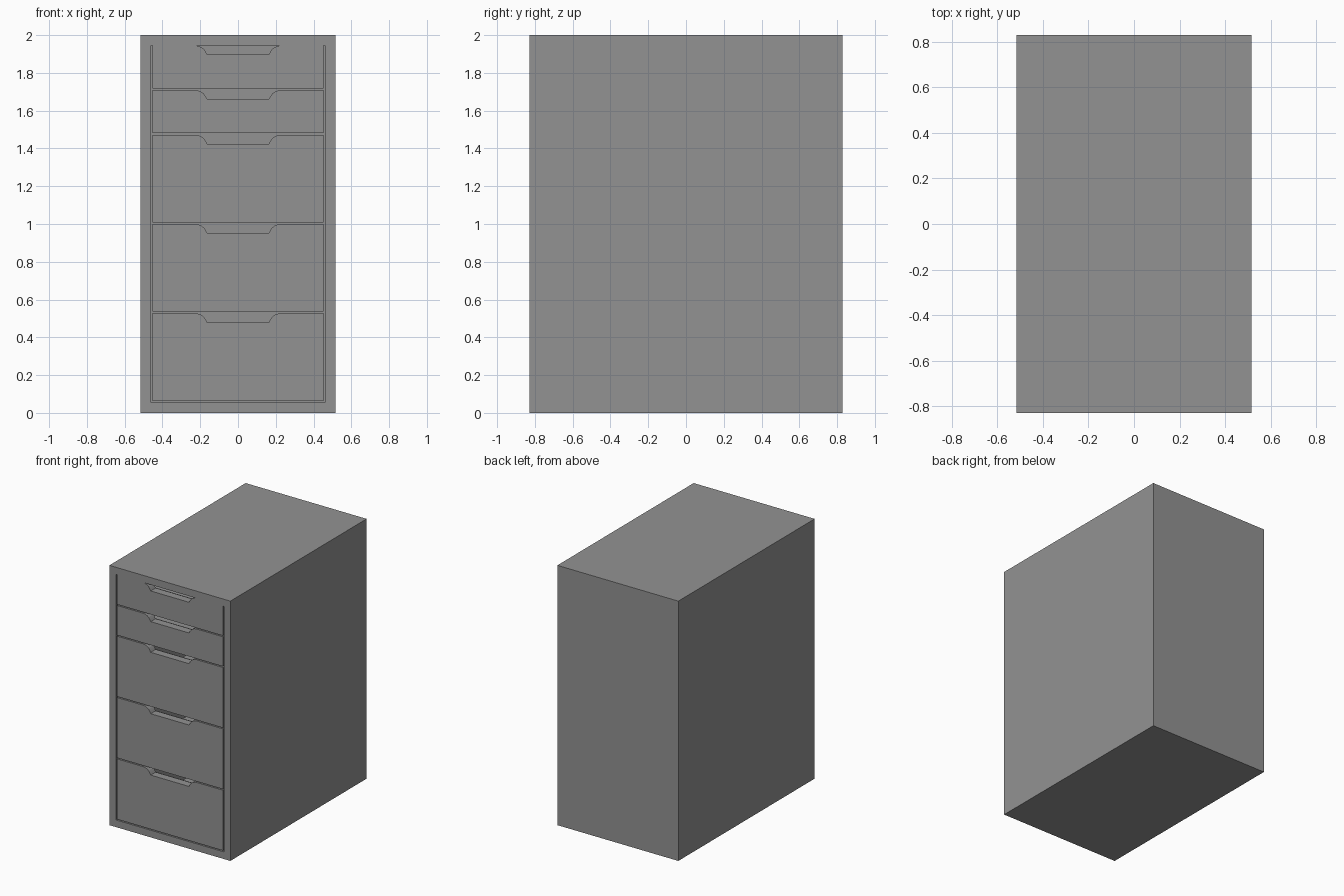
import bpy, bmesh
from mathutils import Vector

if "Cube" in bpy.data.objects:
    bpy.data.objects.remove(bpy.data.objects["Cube"])

HALF_W, HALF_D, HEIGHT = 0.515, 0.829, 2.0
WALL, GAP, FRONT_T = 0.055, 0.008, 0.06

grey = bpy.data.materials.new("dark_grey")
grey.diffuse_color = (0.29, 0.29, 0.29, 1)
grey.use_nodes = True
grey.node_tree.nodes["Principled BSDF"].inputs["Base Color"].default_value = grey.diffuse_color
FRONT_HALF = HALF_W - WALL - GAP


def finish(bm, name):
    bmesh.ops.recalc_face_normals(bm, faces=bm.faces)
    mesh = bpy.data.meshes.new(name)
    bm.to_mesh(mesh)
    bm.free()
    mesh.materials.append(grey)
    obj = bpy.data.objects.new(name, mesh)
    bpy.context.collection.objects.link(obj)
    return obj


def open_box(name, lo, hi, wall, open_dir, depth):
    """Box hollowed out through the face that points along open_dir."""
    lo, hi, open_dir = Vector(lo), Vector(hi), Vector(open_dir)
    bm = bmesh.new()
    bmesh.ops.create_cube(bm, size=1)
    bmesh.ops.scale(bm, vec=hi - lo, verts=bm.verts)
    bmesh.ops.translate(bm, vec=(lo + hi) / 2, verts=bm.verts)
    bm.normal_update()
    face = max(bm.faces, key=lambda f: f.normal.dot(open_dir))
    bmesh.ops.inset_region(bm, faces=[face], thickness=wall, use_even_offset=True)
    inner = bmesh.ops.extrude_discrete_faces(bm, faces=[face])["faces"][0]
    bmesh.ops.translate(bm, vec=-open_dir * depth, verts=inner.verts)
    return finish(bm, name)


def drawer_front(name, bottom, top):
    """Panel with a finger notch in the top edge."""
    notch = [(0.225, 0), (0.209, -0.003), (0.194, -0.009), (0.181, -0.019),
             (0.172, -0.032), (0.163, -0.048)]
    right = [(FRONT_HALF, bottom), (FRONT_HALF, top)]
    right += [(x, top + z) for x, z in notch]
    outline = right + [(-x, z) for x, z in reversed(right)]
    bm = bmesh.new()
    face = bm.faces.new([bm.verts.new((x, -HALF_D, z)) for x, z in outline])
    ext = bmesh.ops.extrude_face_region(bm, geom=[face])["geom"]
    bmesh.ops.translate(bm, vec=(0, FRONT_T, 0),
                        verts=[g for g in ext if isinstance(g, bmesh.types.BMVert)])
    return finish(bm, name)


# Cabinet shell, open at the front
open_box("cabinet_shell", (-HALF_W, -HALF_D, 0), (HALF_W, HALF_D, HEIGHT),
         WALL, (0, -1, 0), 2 * HALF_D - 0.04)

# Drawers from top to bottom: two shallow, three deep
unit = (HEIGHT - 2 * WALL) / 8
top = HEIGHT - WALL
for i, units in enumerate((1, 1, 2, 2, 2), 1):
    bottom = top - units * unit + GAP
    drawer_front(f"drawer_front_{i}", bottom, top)
    tray_lo, tray_hi = bottom + 0.015, top - 0.06
    open_box(f"drawer_tray_{i}", (-FRONT_HALF + 0.02, -HALF_D + FRONT_T, tray_lo),
             (FRONT_HALF - 0.02, HALF_D - 0.1, tray_hi),
             0.025, (0, 0, 1), tray_hi - tray_lo - 0.015)
    top -= units * unit
